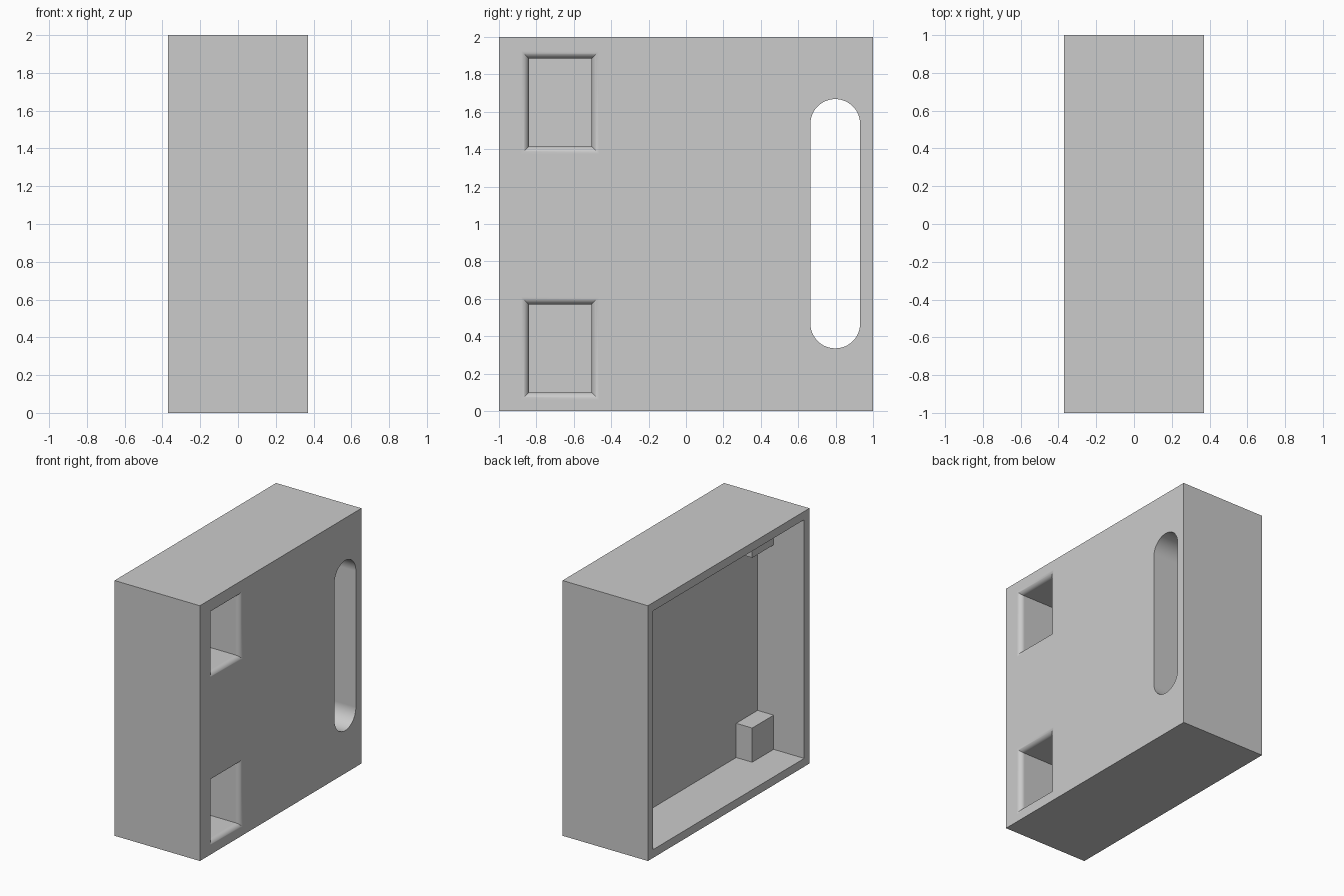
import bpy
import bmesh
from math import pi, sin, cos, radians

if "Cube" in bpy.data.objects:
    bpy.data.objects.remove(bpy.data.objects["Cube"])

HALF_X = 0.37        # half depth of the housing
WALL = 0.065         # rim wall thickness
PANEL_IN = 0.034     # inner side of the thick panel
ROUND = 0.04         # rounding at the pocket mouths

grey = bpy.data.materials.new("light grey")
grey.use_nodes = True
colour = (0.6, 0.6, 0.6, 1)
grey.diffuse_color = colour
grey.node_tree.nodes["Principled BSDF"].inputs["Base Color"].default_value = colour


def loft(name, rings):
    """Closed solid through matching rings of points."""
    bm = bmesh.new()
    rows = [[bm.verts.new(p) for p in ring] for ring in rings]
    n = len(rows[0])
    for a, b in zip(rows, rows[1:]):
        for i in range(n):
            j = (i + 1) % n
            bm.faces.new((a[i], a[j], b[j], b[i]))
    bm.faces.new(rows[0])
    bm.faces.new(rows[-1])
    bmesh.ops.recalc_face_normals(bm, faces=bm.faces)
    mesh = bpy.data.meshes.new(name)
    bm.to_mesh(mesh)
    bm.free()
    mesh.materials.append(grey)
    obj = bpy.data.objects.new(name, mesh)
    bpy.context.collection.objects.link(obj)
    return obj


def rect(x, y0, y1, z0, z1, grow=0):
    y0, y1, z0, z1 = y0 - grow, y1 + grow, z0 - grow, z1 + grow
    return [(x, y0, z0), (x, y1, z0), (x, y1, z1), (x, y0, z1)]


def box(name, x0, x1, *sides):
    return loft(name, [rect(x0, *sides), rect(x1, *sides)])


def pocket(name, z0, z1):
    """Cutter that flares out in a rounded lip at the outer face."""
    sides = (-0.84, -0.505, z0, z1)
    rings = [rect(PANEL_IN + 0.006, *sides)]
    for i in range(11):
        t = i / 10 * pi / 2
        rings.append(rect(HALF_X - ROUND + ROUND * sin(t), *sides,
                          grow=ROUND * (1 - cos(t))))
    rings.append(rect(HALF_X + 0.1, *sides, grow=ROUND))
    return loft(name, rings)


def slot(name, y, z0, z1, r):
    """Cutter with two round ends."""
    steps = 24
    outline = []
    for centre, start in ((z1 - r, 0), (z0 + r, pi)):
        for i in range(steps + 1):
            a = start + pi * i / steps
            outline.append((y + r * cos(a), centre + r * sin(a)))
    return loft(name, [[(x, p, q) for p, q in outline] for x in (-0.1, 0.5)])


# Housing: open tray with a thick panel, two pockets and a long slot
housing = box("housing", -HALF_X, HALF_X, -1, 1, 0, 2)
cutters = [
    box("cavity_cutter", -0.5, PANEL_IN, WALL - 1, 1 - WALL, WALL, 2 - WALL),
    pocket("lower_pocket_cutter", 0.1, 0.57),
    pocket("upper_pocket_cutter", 1.415, 1.885),
    slot("slot_cutter", 0.798, 0.335, 1.668, 0.133),
]
bpy.context.view_layer.objects.active = housing
for cutter in cutters:
    cutter.hide_render = True
    mod = housing.modifiers.new("cut", 'BOOLEAN')
    mod.operation = 'DIFFERENCE'
    mod.solver = 'EXACT'
    mod.object = cutter
    bpy.ops.object.modifier_apply(modifier=mod.name)
    bpy.data.objects.remove(cutter)

bpy.ops.object.select_all(action='DESELECT')
housing.select_set(True)
bpy.ops.object.shade_smooth_by_angle(angle=radians(30))
weighted = housing.modifiers.new("weighted_normals", 'WEIGHTED_NORMAL')
weighted.keep_sharp = True

# Corner blocks inside the cavity
for name, z0, z1 in (("lower_corner_block", 0.06, 0.333),
                     ("upper_corner_block", 1.667, 1.94)):
    box(name, -0.105, PANEL_IN + 0.002, -0.94, -0.67, z0, z1)
